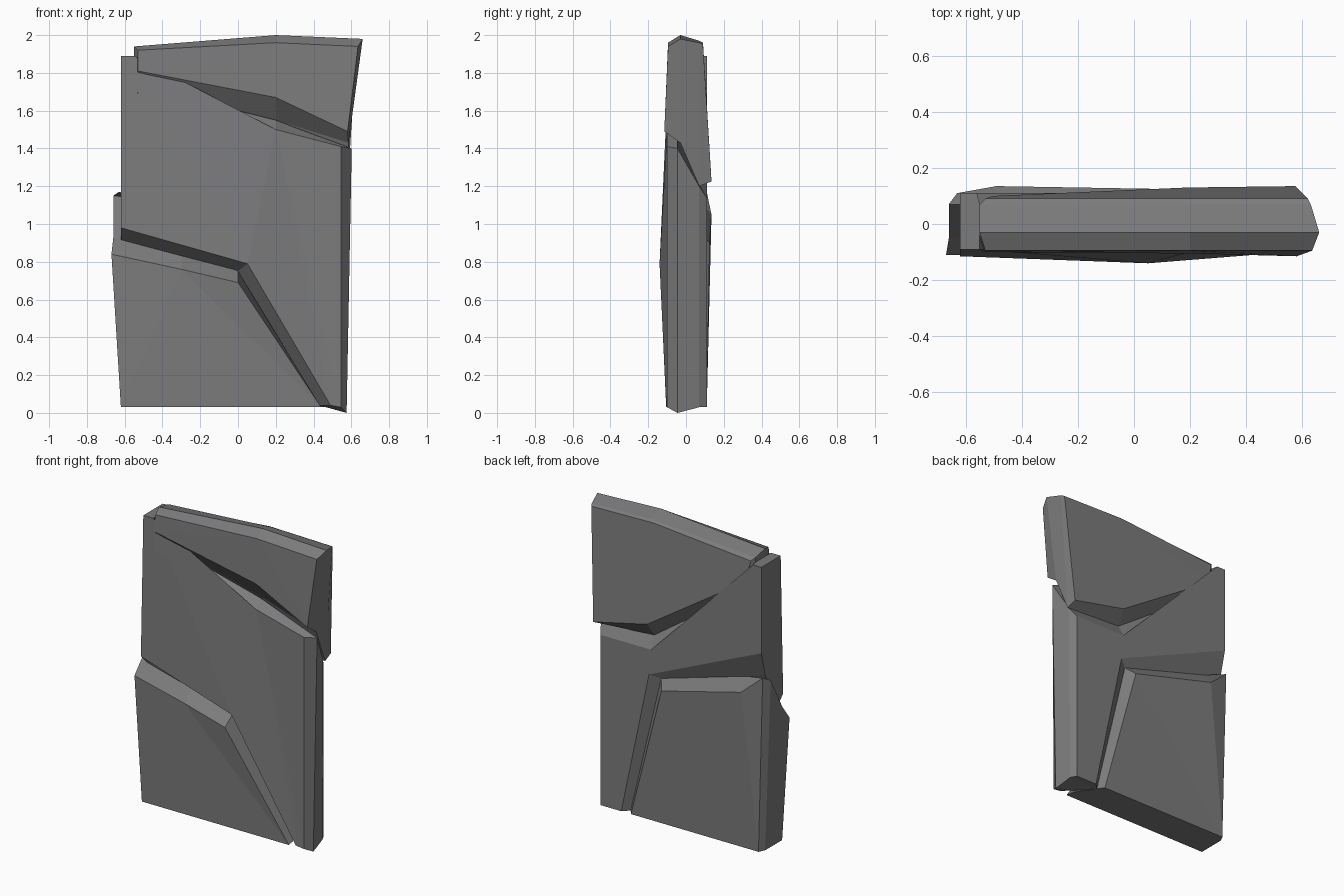
import bpy, bmesh

stone = bpy.data.materials.new("grey stone")
stone.diffuse_color = (0.2, 0.2, 0.205, 1)


def make_stone(name, rings):
    """Loft outlines (default y, [(x, z) or (x, z, y)]) from front to back and cap both."""
    bm = bmesh.new()
    loops = [[bm.verts.new((p[0], p[2] if len(p) > 2 else y, p[1])) for p in pts]
             for y, pts in rings]
    n = len(loops[0])
    for a, b in zip(loops, loops[1:]):
        for i in range(n):
            j = (i + 1) % n
            bm.faces.new((a[i], b[i], b[j], a[j]))
    caps = [bm.faces.new(loops[0]), bm.faces.new(loops[-1][::-1])]
    bmesh.ops.triangulate(bm, faces=caps)
    bmesh.ops.remove_doubles(bm, verts=bm.verts, dist=0.0005)
    bmesh.ops.recalc_face_normals(bm, faces=bm.faces)
    me = bpy.data.meshes.new(name)
    bm.to_mesh(me)
    bm.free()
    me.materials.append(stone)
    bpy.context.collection.objects.link(bpy.data.objects.new(name, me))


# Cap stone: front face, front ridge/groove, back groove, back face
make_stone("top_stone", [
    (-.095, [(-.53, 1.92), (-.53, 1.81, -.1), (.2, 1.67, -.105), (.58, 1.49, -.115),
             (.635, 1.94), (.2, 1.96)]),
    (-.03, [(-.55, 1.94), (-.55, 1.74), (.2, 1.55), (.585, 1.43), (.66, 1.98), (.2, 2.0)]),
    (.07, [(-.55, 1.92), (-.54, 1.72), (.18, 1.22), (.58, 1.2), (.63, 1.96), (.2, 1.97)]),
    (.09, [(-.53, 1.9), (-.5, 1.76, .1), (.19, 1.31, .13), (.575, 1.225, .135),
           (.62, 1.95), (.17, 1.96)]),
])

# Middle stone with the thin column at the upper left and the leg at the lower right
make_stone("middle_stone", [
    (-.1, [(-.62, 1.89, -.09), (-.62, .98, -.115), (.05, .79, -.14), (.49, .04, -.105),
           (.545, .03, -.1), (.545, 1.41), (.2, 1.5), (-.53, 1.69), (-.55, 1.89, -.09)]),
    (-.045, [(-.62, 1.89), (-.62, .91), (0, .75), (.43, .04),
             (.575, 0), (.602, 1.4), (.2, 1.55), (-.55, 1.74), (-.55, 1.89)]),
    (.07, [(-.62, 1.89), (-.62, 1.17), (.13, .95), (.35, .03),
           (.56, .03), (.565, 1.2), (.18, 1.22), (-.55, 1.72), (-.55, 1.89)]),
    (.11, [(-.62, 1.89), (-.62, 1.33), (.19, .975), (.39, .03),
           (.54, .03), (.54, 1.14), (.175, 1.14), (-.56, 1.69), (-.56, 1.89)]),
])

# Lower stone, bulging on the left
make_stone("lower_stone", [
    (-.12, [(-.67, .84, -.11), (-.62, .03, -.105), (.44, .03, -.105), (0, .69, -.135),
            (-.3, .76)]),
    (-.05, [(-.66, .93), (-.62, .03), (.43, .03), (0, .75), (-.3, .83)]),
    (.07, [(-.66, 1.15), (-.62, .03), (.35, .03), (.13, .95), (-.49, 1.13)]),
    (.11, [(-.63, 1.17), (-.6, .03), (.32, .03), (.09, .9, .125), (-.49, 1.05, .135)]),
])
